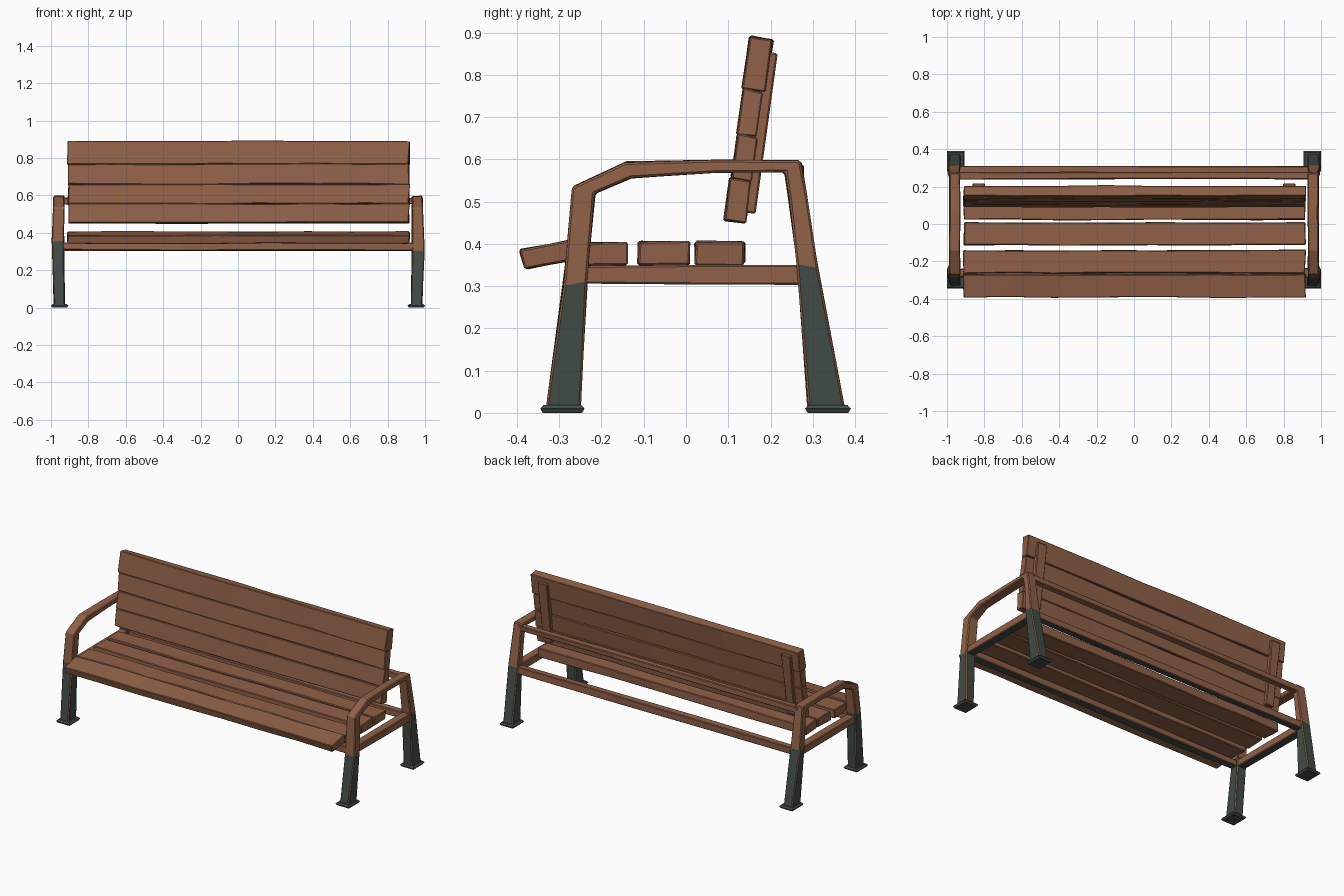
import bpy, bmesh, random
from mathutils import Vector

if "Cube" in bpy.data.objects:
    bpy.data.objects.remove(bpy.data.objects["Cube"])

random.seed(7)


def material(name, rgb):
    m = bpy.data.materials.new(name)
    m.diffuse_color = (*rgb, 1)
    m.use_nodes = True
    m.node_tree.nodes["Principled BSDF"].inputs["Base Color"].default_value = m.diffuse_color
    return m


WOOD = material("worn_wood", (0.28, 0.12, 0.065))
IRON = material("dark_paint", (0.055, 0.072, 0.064))


def loft(name, rings, bevel=0.004, dark_segments=(), dark_underside=False, all_dark=False):
    """Skin a chain of four-sided rings, cap both ends and chip the edges."""
    bm = bmesh.new()
    loops = [[bm.verts.new(p) for p in ring] for ring in rings]
    for i in range(len(loops) - 1):
        a, b = loops[i], loops[i + 1]
        for k in range(4):
            f = bm.faces.new((a[k], a[(k + 1) % 4], b[(k + 1) % 4], b[k]))
            f.material_index = int(all_dark or i in dark_segments)
    for ring, seg in ((loops[0], 0), (loops[-1], len(loops) - 2)):
        f = bm.faces.new(ring)
        f.material_index = int(all_dark or seg in dark_segments)
    bmesh.ops.recalc_face_normals(bm, faces=bm.faces[:])
    bm.normal_update()
    if dark_underside:
        for f in bm.faces:
            if f.normal.z < -0.8:
                f.material_index = 1
    if bevel:
        sharp = [e for e in bm.edges if e.calc_face_angle(0) > 0.9]
        bmesh.ops.bevel(bm, geom=sharp, offset=bevel, segments=1, affect='EDGES')
    me = bpy.data.meshes.new(name)
    bm.to_mesh(me)
    bm.free()
    me.materials.append(WOOD)
    me.materials.append(IRON)
    ob = bpy.data.objects.new(name, me)
    bpy.context.collection.objects.link(ob)
    return ob


def plank(name, section, x0=-0.91, x1=0.915, segments=7, rough=0.003, **kw):
    """Rough-hewn board: a y-z section run along x with small random wobble."""
    rings = []
    for i in range(segments + 1):
        t = i / segments
        end = i in (0, segments)
        ring = []
        for y, z in section:
            dx = random.uniform(-0.006, 0.006) if end else random.uniform(-0.05, 0.05)
            ring.append((x0 + (x1 - x0) * t + dx,
                         y + random.uniform(-rough, rough),
                         z + random.uniform(-rough, rough)))
        rings.append(ring)
    return loft(name, rings, **kw)


def rect(y0, y1, z0, z1):
    return [(y0, z0), (y1, z0), (y1, z1), (y0, z1)]


# Seat slats, the front one tipped down
plank("seat_slat_front", [(-0.38, 0.341), (-0.262, 0.362), (-0.272, 0.408), (-0.393, 0.386)])
for i, (y0, y1, top) in enumerate([(-0.262, -0.14, 0.402), (-0.113, 0.008, 0.406), (0.022, 0.138, 0.406)]):
    plank(f"seat_slat_{i + 2}", rect(y0, y1, 0.35, top))

# Backrest boards, leaning back, stacked almost without gaps
board_edges = [(0.456, 0.556), (0.556, 0.66), (0.66, 0.768), (0.768, 0.892)]
offsets = [(0.0, 0.052), (0.003, 0.05), (0.002, 0.048), (0.0, 0.056)]
lean = 0.138


def back_y(z):
    return 0.09 + (z - 0.456) * lean


for i, ((z0, z1), (off, thick)) in enumerate(zip(board_edges, offsets)):
    section = [(back_y(z0) + off, z0), (back_y(z0) + off + thick, z0 - 0.008),
               (back_y(z1) + off + thick, z1 - 0.009), (back_y(z1) + off, z1)]
    plank(f"back_board_{i + 1}", section, rough=0.0025, bevel=0.003)

# Upright battens behind the backrest
for side, s in (("left", -1), ("right", 1)):
    rings = []
    for z in (0.475, 0.66, 0.855):
        y, w = back_y(z) + 0.043, 0.03 + random.uniform(-0.003, 0.003)
        rings.append([(s * 0.83 - w, y, z), (s * 0.83 + w, y, z),
                      (s * 0.83 + w, y + 0.029, z - 0.004), (s * 0.83 - w, y + 0.029, z - 0.004)])
    loft(f"back_batten_{side}", rings)

# Long rails joining the two side frames
plank("front_rail", rect(-0.285, -0.238, 0.306, 0.348), -0.95, 0.95, 3, dark_underside=True)
plank("rear_lower_rail", rect(0.265, 0.308, 0.304, 0.347), -0.95, 0.95, 3, dark_underside=True)
plank("rear_upper_rail", rect(0.24, 0.278, 0.552, 0.588), -0.95, 0.95, 3)

# Side frames: painted legs running up into wooden posts and an armrest
for side, s, front_paint in (("left", -1, 0.36), ("right", 1, 0.305)):
    t = (front_paint - 0.305) / 0.22
    # outer point, inner point (y, z) and the x range of each station
    stations = [
        ((-0.33, 0.012), (-0.25, 0.012), 0.925, 0.985),
        ((-0.29 + 0.02 * t, front_paint - 0.005), (-0.236 + 0.02 * t, front_paint + 0.005), 0.93, 0.998),
        ((-0.27, 0.535), (-0.215, 0.518), 0.928, 0.988),
        ((-0.142, 0.594), (-0.13, 0.556), 0.93, 0.988),
        ((0.07, 0.599), (0.07, 0.568), 0.928, 0.985),
        ((0.272, 0.597), (0.234, 0.57), 0.93, 0.988),
        ((0.285, 0.515), (0.244, 0.5), 0.93, 0.988),
        ((0.311, 0.345), (0.261, 0.352), 0.93, 0.996),
        ((0.375, 0.012), (0.288, 0.012), 0.925, 0.985),
    ]
    rings = []
    for o, n, xa, xb in stations:
        ring = [Vector((s * xa, *o)), Vector((s * xb, *o)), Vector((s * xb, *n)), Vector((s * xa, *n))]
        rings.append([p + Vector([random.uniform(-0.002, 0.002) for _ in range(3)]) for p in ring])
    loft(f"side_frame_{side}", rings, bevel=0.005, dark_segments=(0, 7))

    # Seat bearer between front and rear post
    rings = [[(s * 0.935, y, z0), (s * 0.988, y, z0), (s * 0.988, y, z1), (s * 0.935, y, z1)]
             for y, z0, z1 in ((-0.25, 0.306, 0.348), (0.0, 0.304, 0.35), (0.275, 0.303, 0.35))]
    loft(f"seat_bearer_{side}", rings, dark_underside=True)

    # Foot plates, slightly splayed at the bottom
    for end, y0, y1 in (("front", -0.345, -0.24), ("rear", 0.282, 0.39)):
        rings = []
        for z, inset in ((0.0, 0.006), (0.01, 0.0), (0.019, 0.008)):
            xa, xb = s * (0.907 + inset), s * (1.0 - inset)
            rings.append([(xa, y0 + inset, z), (xb, y0 + inset, z), (xb, y1 - inset, z), (xa, y1 - inset, z)])
        loft(f"foot_plate_{end}_{side}", rings, bevel=0, all_dark=True)
